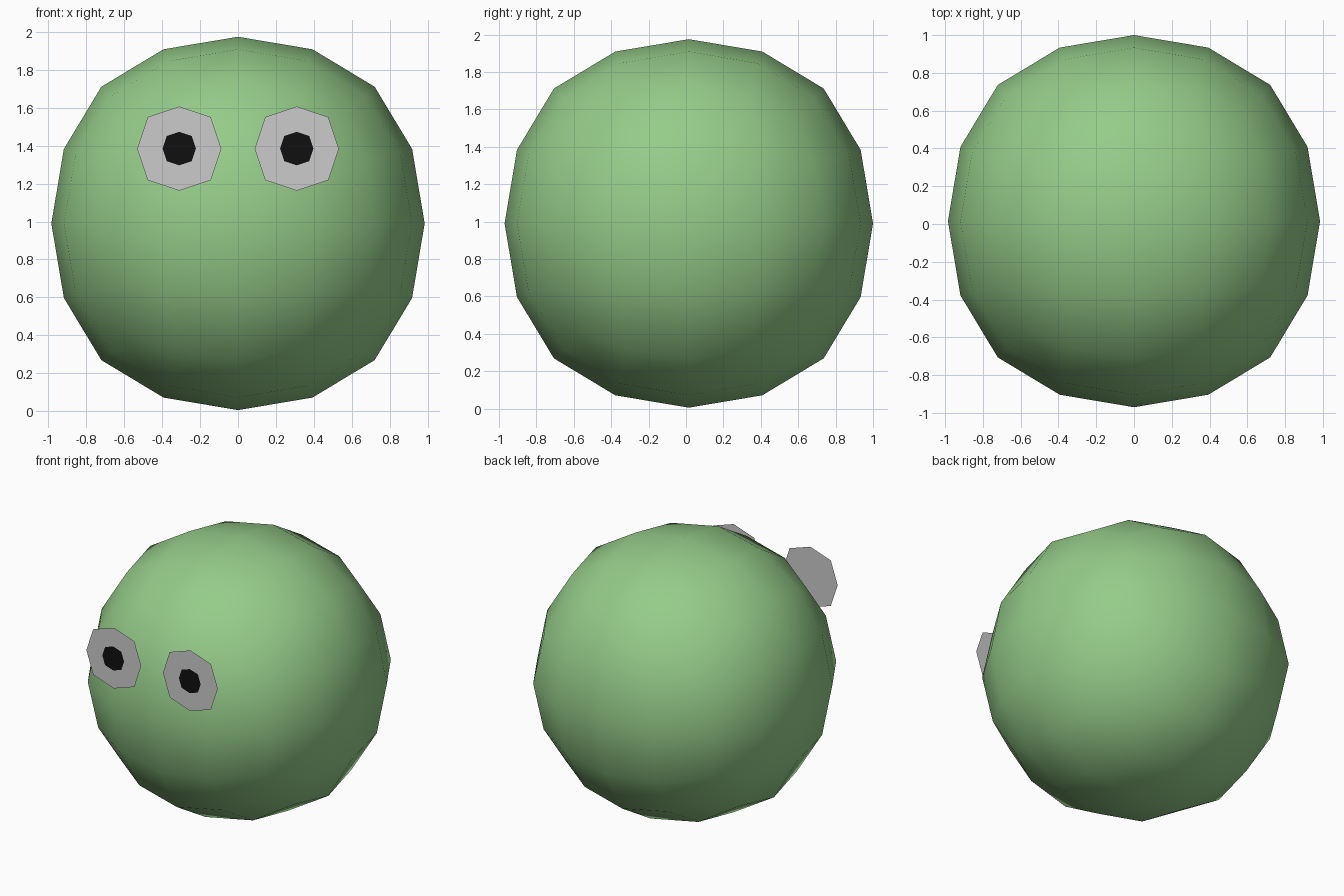
import bpy
import math

if "Cube" in bpy.data.objects:
    bpy.data.objects.remove(bpy.data.objects["Cube"])


def material(name, color):
    m = bpy.data.materials.new(name)
    m.diffuse_color = (*color, 1)
    m.use_nodes = True
    m.node_tree.nodes["Principled BSDF"].inputs["Base Color"].default_value = m.diffuse_color
    return m


def finish(name, levels, mat=None):
    """Round the active primitive by subdivision, keeping the control cage shape."""
    ob = bpy.context.object
    ob.name = name
    sub = ob.modifiers.new("round", 'SUBSURF')
    sub.levels = sub.render_levels = levels
    sub.use_limit_surface = False
    sub.boundary_smooth = 'ALL'
    bpy.ops.object.modifier_apply(modifier=sub.name)
    if mat:
        ob.data.materials.append(mat)
    bpy.ops.object.shade_smooth()
    return ob


def disc(name, x, y, half, mat=None):
    """Flat octagonal disc facing the front."""
    bpy.ops.mesh.primitive_plane_add(size=2 * half, location=(x, y, 1.385),
                                     rotation=(math.radians(90), 0, 0))
    return finish(name, 1, mat)


green = material("green", (0.30, 0.60, 0.25))
black = material("black", (0.005, 0.005, 0.005))

# Round body: a cube subdivided twice
R = 0.985
bpy.ops.mesh.primitive_cube_add(size=2 * R / 0.87847, location=(0, 1 - R, R + 0.005))
finish("body", 2, green)

# Eyes and pupils: flat discs just in front of the body
for side, x in (("left", 0.31), ("right", -0.31)):
    disc(side + "_eye", x, -0.993, 0.222)
    disc(side + "_pupil", x, -1.0, 0.088, black)
